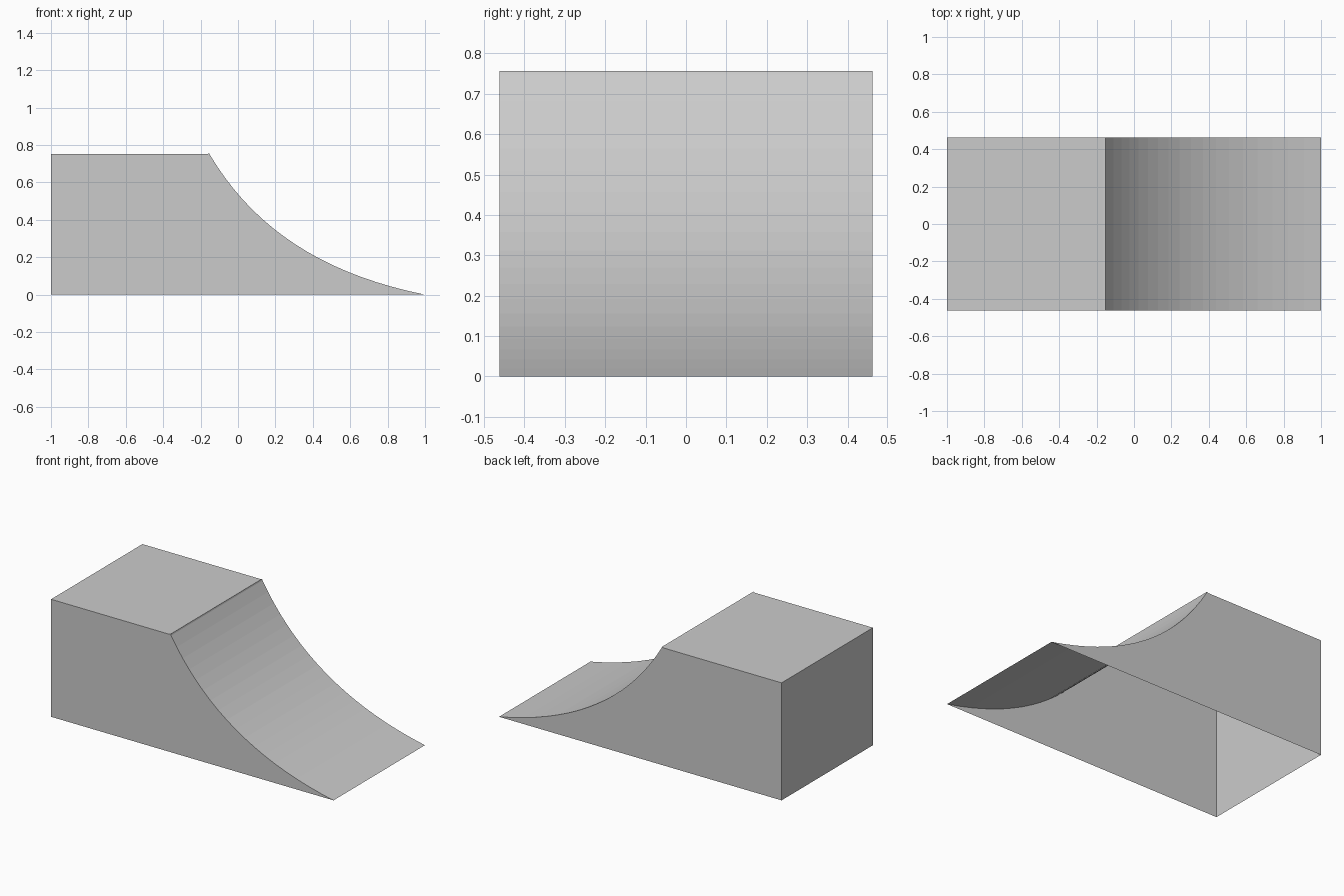
import bpy
from mathutils import Vector
from mathutils.geometry import interpolate_bezier

HALF_WIDTH = 0.462
CURVE_STEPS = 18

cube = bpy.data.objects.get("Cube")
if cube:
    bpy.data.objects.remove(cube, do_unlink=True)

grey = bpy.data.materials.new("plain grey")
grey.use_nodes = True
colour = (0.6, 0.6, 0.6, 1)
grey.diffuse_color = colour
grey.node_tree.nodes["Principled BSDF"].inputs["Base Color"].default_value = colour


def add_part(name, verts, faces):
    mesh = bpy.data.meshes.new(name)
    mesh.from_pydata(verts, [], faces)
    mesh.materials.append(grey)
    obj = bpy.data.objects.new(name, mesh)
    bpy.context.collection.objects.link(obj)
    return obj


def strip(name, profile):
    """Sweep an x-z profile across the full width as flat panels."""
    verts = [(x, y, z) for x, z in profile for y in (-HALF_WIDTH, HALF_WIDTH)]
    faces = [(2 * i, 2 * i + 2, 2 * i + 3, 2 * i + 1) for i in range(len(profile) - 1)]
    return add_part(name, verts, faces)


def side(name, y, outline):
    """Fill the x-z outline as one upright panel facing away from the centre."""
    order = list(range(len(outline)))
    if y < 0:
        order.reverse()
    return add_part(name, [(x, y, z) for x, z in outline], [order])


# Concave riding surface, steep at the lip and nearly flat at the toe
handles = [Vector(p) for p in ((-0.15, 0.747), (0.08, 0.36), (0.45, 0.11), (1, 0))]
curve = [(p.x, p.y) for p in interpolate_bezier(*handles, CURVE_STEPS + 1)]

# Platform ending in a tiny raised lip
deck = [(-1, 0.752), (-0.165, 0.752), (-0.153, 0.756), curve[0]]
end_wall = [(-1, 0), deck[0]]

strip("end_wall", end_wall)
strip("deck", deck)
strip("curved_ramp", curve)

# Side panels; the underside stays open
outline = end_wall + deck[1:] + curve[1:]
side("front_panel", -HALF_WIDTH, outline)
side("back_panel", HALF_WIDTH, outline)
